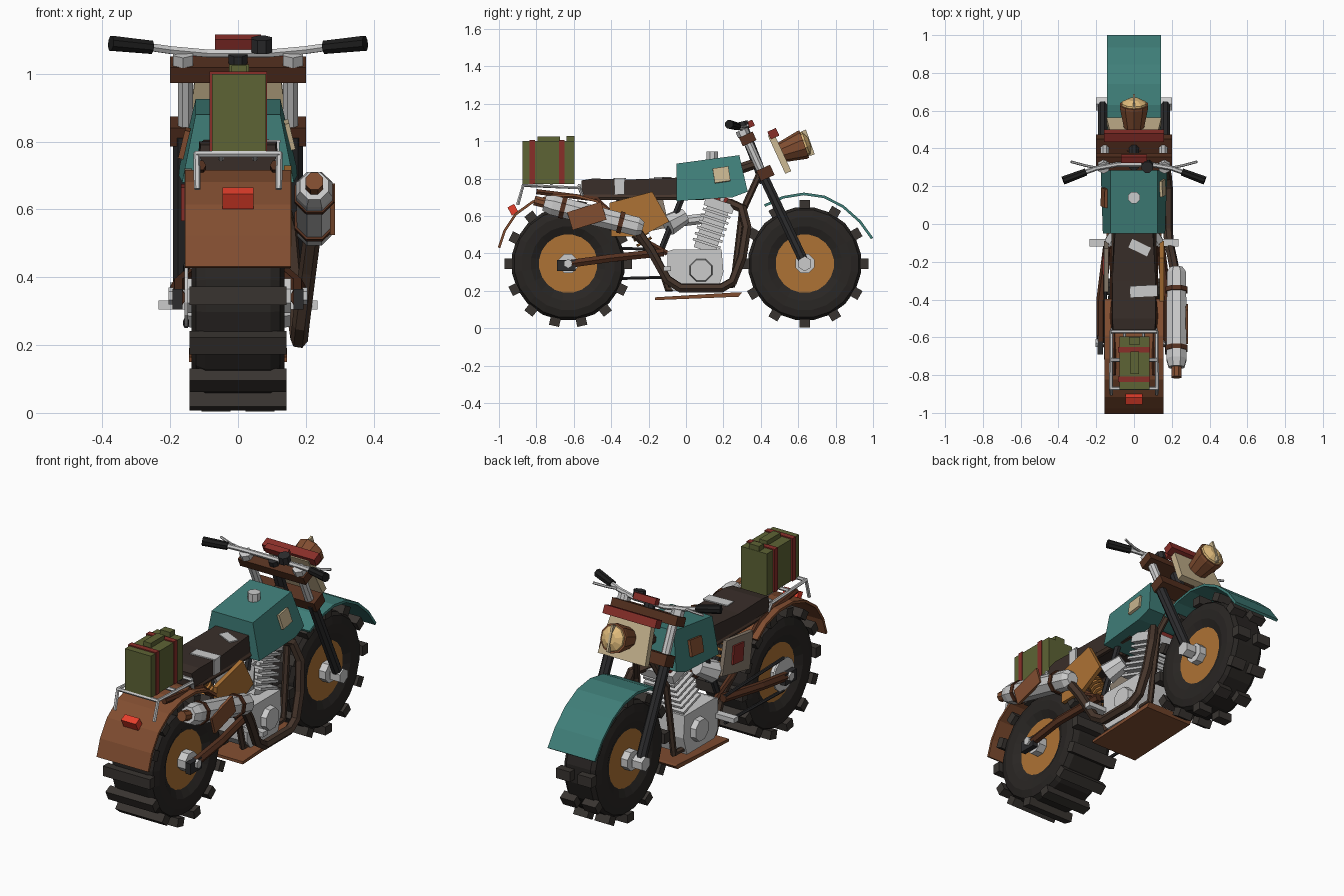
import bpy, bmesh, math
from mathutils import Vector, Euler

if "Cube" in bpy.data.objects:
    bpy.data.objects.remove(bpy.data.objects["Cube"])

COL = dict(rubber=(.022, .019, .017), lug=(.04, .034, .03), ochre=(.42, .17, .035), rust=(.22, .075, .03),
           brown=(.09, .03, .014), pipe=(.06, .035, .024), teal=(.05, .21, .19), seat=(.04, .027, .022),
           olive=(.11, .125, .035), red=(.25, .028, .022), lamp=(.8, .05, .025), cream=(.56, .45, .27),
           lens=(.75, .5, .2), dark=(.025, .025, .027), tan=(.26, .21, .16), black=(.012, .012, .012))
TILT = math.atan2(.33, .72)      # rake of the fork


def finish(ob, col):
    if col:
        m = bpy.data.materials.get(col) or bpy.data.materials.new(col)
        m.diffuse_color = (*COL[col], 1)
        m.use_nodes = True
        m.node_tree.nodes["Principled BSDF"].inputs["Base Color"].default_value = m.diffuse_color
        ob.data.materials.append(m)
    bpy.context.collection.objects.link(ob)
    return ob


def mesh(name, verts, faces, col=None):
    me = bpy.data.meshes.new(name)
    me.from_pydata([tuple(v) for v in verts], [], faces)
    bm = bmesh.new()
    bm.from_mesh(me)
    bmesh.ops.recalc_face_normals(bm, faces=bm.faces)
    bm.to_mesh(me)
    bm.free()
    return finish(bpy.data.objects.new(name, me), col)


def box(name, c, s, col=None, rot=(0, 0, 0), top=1):
    R = Euler(rot).to_matrix()
    vs = []
    for z in (-.5, .5):
        k = top if z > 0 else 1
        for x, y in ((-.5, -.5), (.5, -.5), (.5, .5), (-.5, .5)):
            vs.append(Vector(c) + R @ Vector((x * s[0] * k, y * s[1], z * s[2])))
    return mesh(name, vs, [(0, 1, 2, 3), (4, 5, 6, 7), (0, 1, 5, 4), (1, 2, 6, 5), (2, 3, 7, 6), (3, 0, 4, 7)], col)


def prism(name, pts, x0, x1, col=None):
    """Side profile in (y, z), or (y, z, half width) when x0 is None."""
    n = len(pts)
    a = [(-p[2] if x0 is None else x0, p[0], p[1]) for p in pts]
    b = [(p[2] if x0 is None else x1, p[0], p[1]) for p in pts]
    sides = [(i, (i + 1) % n, (i + 1) % n + n, i + n) for i in range(n)]
    return mesh(name, a + b, sides + [tuple(range(n)), tuple(range(n, 2 * n))], col)


def lathe(name, p, axis, prof, n, col=None, closed=False):
    """Spin (distance along axis, radius) pairs about an axis through p."""
    q = Vector(axis).to_track_quat('Z', 'Y')
    vs, fs, m = [], [], len(prof)
    for d, r in prof:
        for i in range(n):
            t = 2 * math.pi * (i + .5) / n
            vs.append(Vector(p) + q @ Vector((r * math.cos(t), r * math.sin(t), d)))
    for j in range(m if closed else m - 1):
        k = (j + 1) % m
        fs += [(j * n + i, j * n + (i + 1) % n, k * n + (i + 1) % n, k * n + i) for i in range(n)]
    if not closed:
        fs += [tuple(range(n)), tuple(range((m - 1) * n, m * n))]
    return mesh(name, vs, fs, col)


def cyl(name, p, q, r, r2=None, n=8, col=None):
    d = Vector(q) - Vector(p)
    return lathe(name, p, d, [(0, r), (d.length, r2 or r)], n, col)


def tube(name, pts, r, col=None):
    cu = bpy.data.curves.new(name, 'CURVE')
    cu.dimensions, cu.bevel_depth, cu.bevel_resolution, cu.use_fill_caps = '3D', r, 1, True
    sp = cu.splines.new('POLY')
    sp.points.add(len(pts) - 1)
    for a, b in zip(sp.points, pts):
        a.co = (*b, 1)
    sp.use_smooth = False
    return finish(bpy.data.objects.new(name, cu), col)


def fender(name, pts, hw, col):
    n = len(pts)
    ob = mesh(name, [(s * hw, y, z) for s in (-1, 1) for y, z in pts],
              [(i, i + 1, n + i + 1, n + i) for i in range(n - 1)], col)
    m = ob.modifiers.new('thickness', 'SOLIDIFY')
    m.thickness, m.offset = .014, 0
    return ob


# Wheels
def wheel(name, y, w, lugs, phase, rows):
    c = (0, y, .345)
    half = [(w * .8, .157), (w * .97, .2), (w, .25), (w * .9, .29), (w * .7, .305)]
    lathe(name + '_tyre', c, (1, 0, 0), half + [(-d, r) for d, r in reversed(half)], 20, 'rubber', True)
    lathe(name + '_rim', c, (1, 0, 0), [(-w * .8, .16), (-w * .6, .12), (w * .6, .12), (w * .8, .16)], 16, 'ochre')
    cyl(name + '_hub', (-w - .02, y, .345), (w + .02, y, .345), .055)
    cyl(name + '_axle', (-.195, y, .345), (.195, y, .345), .02)
    for i in range(lugs):
        t = 2 * math.pi * i / lugs + phase
        for x, sx in rows:
            box(name + '_lug', (x, y + .318 * math.cos(t), .345 + .318 * math.sin(t)), (sx, .055, .046),
                'lug', (t - math.pi / 2, 0, 0))


wheel('rear_wheel', -.63, .137, 14, math.pi, [(0, .286)])
wheel('front_wheel', .635, .105, 12, math.pi / 2, [(-.065, .085), (.065, .085)])

# Fenders and tail light
fender('rear_fender', [(-1, .43), (-.97, .52), (-.91, .61), (-.82, .675), (-.71, .71), (-.59, .71), (-.48, .68), (-.4, .62)], .157, 'rust')
fender('front_fender', [(.42, .655), (.52, .7), (.63, .718), (.74, .702), (.84, .65), (.93, .57), (.995, .48)], .143, 'teal')
box('tail_light', (0, -.925, .633), (.09, .04, .05), 'lamp', (.5, 0, 0))

# Fork, clamps, pegs, swingarm and other mirrored parts
for s in (-1, 1):
    cyl('fork_lower', (s * .166, .645, .325), (s * .166, .41, .82), .028, col='dark')
    cyl('fork_upper', (s * .155, .42, .8), (s * .155, .305, 1.055), .024)
    cyl('fork_cap', (s * .162, .31, 1.03), (s * .162, .297, 1.06), .034, n=6)
    cyl('front_axle_nut', (s * .14, .635, .345), (s * .2, .635, .345), .04, n=6)
    tube('swingarm', [(s * .175, -.65, .34), (s * .175, -.4, .375), (s * .14, -.12, .405)], .024, 'brown')
    box('axle_block', (s * .178, -.64, .335), (.03, .1, .06), 'dark')
    cyl('rear_axle_nut', (s * .19, -.63, .345), (s * .205, -.63, .345), .025, n=6)
    box('foot_peg', (s * .175, -.1, .318), (.12, .04, .026))
    tube('frame_cradle', [(s * .03, .4, .84), (s * .09, .3, .62), (s * .1, .25, .23), (s * .1, -.1, .21),
                          (s * .11, -.16, .4), (s * .11, -.28, .5)], .018, 'pipe')
    tube('seat_rail', [(s * .11, -.1, .4), (s * .11, -.28, .5), (s * .11, -.48, .69), (s * .11, -.8, .73)], .016, 'brown')
    tube('seat_stay', [(s * .1, .1, .7), (s * .1, -.55, .7)], .018, 'pipe')
    tube('rear_strut', [(s * .1, -.14, .4), (s * .09, -.02, .7)], .018, 'dark')
    # Handlebar side
    cyl('grip', (s * .255, .275, 1.078), (s * .375, .23, 1.09), .021, .024, col='black')
    tube('lever', [(s * .21, .3, 1.075), (s * .26, .31, 1.075), (s * .335, .33, 1.085)], .007)
    # Luggage rack side
    tube('rack_rail', [(s * .12, -.9, .66), (s * .122, -.87, .765), (s * .12, -.57, .75), (s * .11, -.55, .7)], .01)
    tube('rack_slat', [(s * .05, -.87, .762), (s * .05, -.57, .75)], .008)
for z, y, h in ((1.012, .33, .05), (.83, .425, .06)):
    box('fork_clamp', (0, y, z), (.4, .08, h), 'brown', (TILT, 0, 0))
cyl('steering_stem', (0, .42, .78), (0, .31, 1.06), .03, col='dark')
tube('handlebar', [(-.27, .27, 1.08), (-.2, .295, 1.07), (-.09, .315, 1.06), (.09, .315, 1.06), (.2, .295, 1.07), (.27, .27, 1.08)], .013)
box('bar_pad', (0, .345, 1.092), (.135, .035, .035), 'red', (TILT, 0, 0))
cyl('gauge', (.07, .31, 1.065), (.07, .3, 1.105), .032, col='dark')
for y in (-.87, -.72, -.57):
    tube('rack_cross_bar', [(-.122, y, .763), (.122, y, .763)], .01)

# Headlight on its plate
box('number_plate', (0, .5, .935), (.29, .035, .225), 'cream', (TILT, 0, 0), .84)
box('plate_bar', (0, .467, 1.04), (.32, .05, .045), 'red', (TILT, 0, 0))
A = Vector((0, math.cos(TILT * .8), math.sin(TILT * .8)))
H = Vector((0, .51, .94))
lathe('headlight_shell', H, A, [(0, .055), (.115, .078), (.13, .078)], 10, 'rust')
lathe('headlight_lens', H, A, [(.12, .07), (.14, .066), (.16, .03)], 10, 'lens')
box('lens_strip', H + A * .152, (.012, .025, .14), 'cream', (TILT * .8, 0, 0))

# Tank with cap and patches
prism('tank', [(-.05, .88, .125), (.285, .925, .125), (.33, .73, .172), (.25, .7, .175), (-.05, .68, .165)], None, None, 'teal')
cyl('tank_cap', (0, .14, .89), (0, .14, .945), .033)
box('tank_patch_right', (.152, .19, .82), (.014, .085, .08), 'cream', (.15, -.24, 0))
box('tank_patch_left', (-.158, .14, .795), (.016, .1, .085), 'rust', (.1, .24, 0))

# Seat with tape
prism('seat', [(-.56, .79, .11), (-.5, .8, .115), (-.3, .795, .115), (-.04, .805, .1), (-.04, .71, .11), (-.56, .715, .118)], None, None, 'seat')
box('seat_tape_top', (.052, -.355, .801), (.145, .06, .006), rot=(0, 0, .05))
box('seat_tape_side', (.119, -.355, .758), (.008, .055, .085))
box('seat_tape_front', (.03, -.125, .804), (.11, .05, .006), rot=(0, 0, -.45))

# Side panels and shock
panel = [(-.41, .67), (-.18, .73), (-.09, .57), (-.24, .49), (-.4, .49)]
prism('side_panel_right', panel, .135, .158, 'ochre')
prism('side_panel_left', [(-.36, .69), (-.13, .72), (-.09, .54), (-.33, .49)], -.158, -.135, 'tan')
box('panel_patch', (-.162, -.22, .62), (.012, .09, .1), 'red', (.1, 0, 0))
cyl('shock_body', (0, -.2, .42), (0, -.36, .7), .022, col='dark')
for i in range(7):
    t = .15 + i * .1
    p, d = Vector((0, -.2 - .16 * t, .42 + .28 * t)), Vector((0, -.16, .28)).normalized()
    lathe('shock_spring', p, d, [(-.007, .045), (.007, .045)], 10, 'ochre')

# Engine
prism('crankcase', [(-.1, .41), (-.07, .42), (.19, .42), (.2, .3), (.17, .2), (-.07, .2), (-.1, .24)], -.125, .125)
for s in (-1, 1):
    cyl('engine_cover', (s * .11, .08, .31), (s * .155, .08, .31), .068, .06, 8)
    cyl('cylinder_bolt', (s * .06, .19, .68), (s * .06, .2, .71), .02, n=6)
base, up = Vector((0, .1, .42)), Vector((0, .31, .95))
box('cylinder', base + up * .12, (.14, .12, .25), rot=(-.315, 0, 0))
for i in range(6):
    box('cooling_fin', base + up * (.035 + i * .034), (.23 - .008 * i, .155, .014), rot=(-.315, 0, 0))
box('cylinder_head', base + up * .25, (.2, .16, .05), rot=(-.315, 0, 0))
box('rocker_cover', base + up * .285, (.15, .12, .03), 'red', (-.315, 0, 0))
cyl('intake', (.02, .13, .59), (.02, -.04, .57), .03)
cyl('air_filter', (.06, -.01, .6), (.1, -.1, .55), .045, .06)
cyl('air_filter_left', (-.06, -.01, .6), (-.1, -.1, .55), .045, .06)
prism('skid_plate', [(-.165, .165), (-.165, .15), (.28, .168), (.3, .19), (.28, .192)], -.145, .145, 'rust')
cyl('backbone', (0, .37, .88), (0, -.1, .72), .03, col='pipe')

# Chain drive
cyl('rear_sprocket', (-.158, -.63, .345), (-.148, -.63, .345), .09, n=14)
for z0, z1 in ((.435, .42), (.258, .272)):
    tube('chain', [(-.153, -.63, z0), (-.153, -.12, z1)], .009, 'dark')

# Exhaust
tube('exhaust_pipe', [(.06, .23, .67), (.12, .3, .64), (.15, .325, .54), (.165, .3, .38), (.175, .25, .25), (.18, .19, .215),
                      (.18, -.03, .215), (.185, -.1, .26), (.205, -.19, .42), (.22, -.27, .535), (.225, -.32, .56)], .026, 'pipe')
M, D = Vector((.225, -.23, .535)), Vector((0, -.53, .135)).normalized()
lathe('muffler', M, D, [(0, .035), (.03, .055), (.5, .058), (.545, .045)], 8)
cyl('muffler_tip', M + D * .53, M + D * .6, .028, col='rust')
for t in (.11, .43):
    cyl('muffler_band', M + D * t, M + D * (t + .025), .063, col='brown')
box('heat_shield', (.279, -.53, .6), (.014, .19, .1), 'rust', (.3, 0, 0))

# Jerrycan with straps
box('jerrycan', (.003, -.735, .885), (.158, .28, .23), 'olive')
for y in (-.822, -.665):
    box('can_strap', (.001, y, .888), (.17, .03, .236), 'red')
box('can_handle', (.003, -.735, 1.012), (.045, .12, .026), 'olive')
box('can_cap', (.003, -.618, 1.01), (.06, .042, .035), 'olive')
